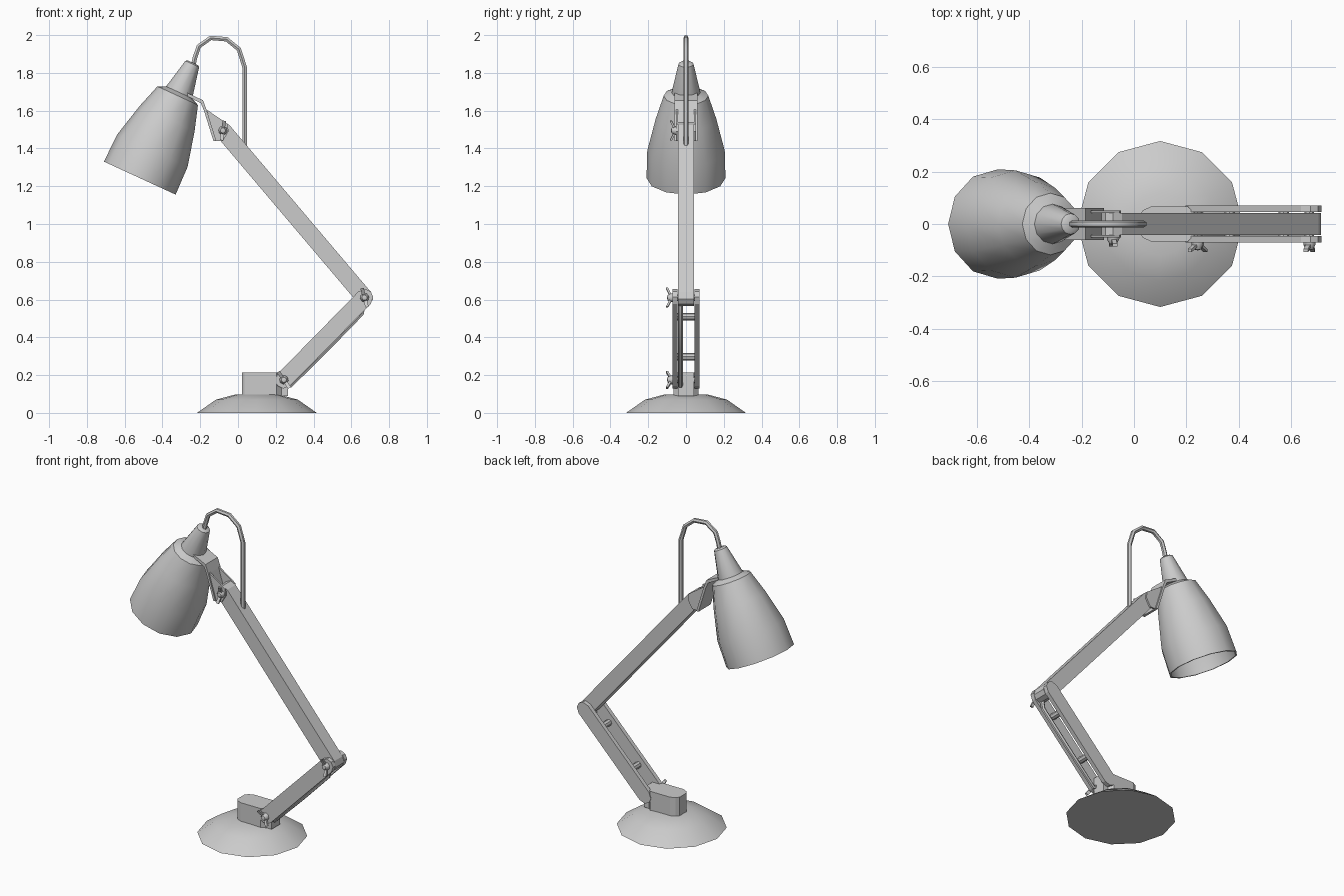
import bpy, bmesh, math
from mathutils import Vector, Matrix

if "Cube" in bpy.data.objects:
    bpy.data.objects.remove(bpy.data.objects["Cube"])


def finish(name, bm, smooth=None, matrix=None):
    bmesh.ops.recalc_face_normals(bm, faces=bm.faces)
    me = bpy.data.meshes.new(name)
    if matrix:
        bm.transform(matrix)
    bm.to_mesh(me)
    bm.free()
    ob = bpy.data.objects.new(name, me)
    bpy.context.collection.objects.link(ob)
    if smooth:
        bpy.ops.object.select_all(action='DESELECT')
        ob.select_set(True)
        bpy.context.view_layer.objects.active = ob
        bpy.ops.object.shade_smooth_by_angle(angle=math.radians(smooth))
    return ob


def prism(name, pts, a, b, axis='y'):
    """Extrude an outline: xz outline along y, or xy outline along z."""
    bm = bmesh.new()
    put = (lambda p: (p[0], a, p[1])) if axis == 'y' else (lambda p: (p[0], p[1], a))
    f = bm.faces.new([bm.verts.new(put(p)) for p in pts])
    ext = bmesh.ops.extrude_face_region(bm, geom=[f])['geom']
    move = Vector((0, b - a, 0) if axis == 'y' else (0, 0, b - a))
    bmesh.ops.translate(bm, vec=move, verts=[v for v in ext if isinstance(v, bmesh.types.BMVert)])
    return finish(name, bm)


def lathe(name, profile, n, matrix, smooth=40):
    bm = bmesh.new()
    vs = [bm.verts.new((r, 0, z)) for r, z in profile]
    es = [bm.edges.new(e) for e in zip(vs, vs[1:])]
    bmesh.ops.spin(bm, geom=vs + es, axis=(0, 0, 1), cent=(0, 0, 0),
                   angle=math.tau, steps=n, use_duplicate=False)
    bmesh.ops.remove_doubles(bm, verts=bm.verts, dist=1e-4)
    return finish(name, bm, smooth, matrix)


def bar_outline(p, q, w):
    """Long bar from p to q with chamfered round ends."""
    p, q = Vector(p), Vector(q)
    d = (q - p).normalized()
    n = Vector((-d.y, d.x))
    out = []
    for c, s in ((q, 1), (p, -1)):
        for deg in (-90, -40, 0, 40, 90):
            t = math.radians(deg)
            out.append(c + s * w * (math.cos(t) * d + math.sin(t) * n))
    return out


def tube(name, pts, r):
    cu = bpy.data.curves.new(name, 'CURVE')
    cu.dimensions = '3D'
    cu.bevel_depth, cu.bevel_resolution, cu.use_fill_caps = r, 1, True
    sp = cu.splines.new('POLY')
    sp.points.add(len(pts) - 1)
    for pt, co in zip(sp.points, pts):
        pt.co = (*co, 1)
    ob = bpy.data.objects.new(name, cu)
    bpy.context.collection.objects.link(ob)
    bpy.ops.object.select_all(action='DESELECT')
    ob.select_set(True)
    bpy.context.view_layer.objects.active = ob
    bpy.ops.object.convert(target='MESH')
    bpy.ops.object.shade_smooth_by_angle(angle=math.radians(50))


def along_y(x, y, z):
    """Local +z points to -y (front)."""
    return Matrix.Translation((x, y, z)) @ Matrix.Rotation(math.pi / 2, 4, 'X')


def wing_nut(name, x, y, z, tilt):
    m = along_y(x, y, z) @ Matrix.Rotation(math.radians(tilt), 4, 'Z')
    lathe(name + "_hub", [(0, -.01), (.024, -.01), (.024, .008), (.014, .026), (0, .03)], 8, m)
    for s in (1, -1):
        bm = bmesh.new()
        bmesh.ops.create_cube(bm, size=1)
        bmesh.ops.scale(bm, vec=(.018, .04, .012), verts=bm.verts)
        for v in bm.verts:  # wings lean outward
            v.co.z += .016 + (.014 if v.co.y > 0 else -.006)
            v.co.y += .032
        finish(name + "_wing", bm, None, m @ Matrix.Rotation(math.pi * (s < 0), 4, 'Z'))


LOW, ELBOW, HEAD = (.243, .175), (.67, .61), (-.08, 1.495)

# domed foot
lathe("base", [(0, 0), (.317, 0), (.217, .07), (.12, .096), (0, .1)], 12,
      Matrix.Translation((.1, 0, 0)))

# mounting block with rounded back end and a narrower tongue between the plates
half = [(.02, .035), (.035, .053), (.065, .067), (.205, .067), (.23, .043), (.265, .043)]
prism("mount_block", half + [(x, -y) for x, y in reversed(half)], .09, .215, 'z')

# lower arm: two side plates, spacers, power wire
for side, a, b in (("front", -.071, -.045), ("back", .045, .071)):
    prism("lower_arm_plate_" + side, bar_outline(LOW, ELBOW, .046), a, b)
for i, (x, z) in enumerate(((.365, .298), (.572, .51))):
    lathe(f"arm_spacer_{i}", [(0, -.05), (.02, -.05), (.02, .05), (0, .05)], 8, along_y(x, 0, z))
tube("arm_wire", [(.23, -.03, .17), (.28, -.03, .145), (.47, -.03, .335),
                  (.655, -.03, .525), (.665, -.03, .58)], .013)

# upper arm beam
prism("upper_arm", bar_outline(ELBOW, HEAD, .045), -.042, .042)

# pivot bolts and wing nuts
for nm, (x, z), y, tilt in (("base", LOW, .071, 35), ("elbow", ELBOW, .071, 15),
                            ("head", HEAD, .05, -8)):
    lathe(nm + "_bolt", [(0, -y), (.018, -y), (.018, y), (0, y)], 8, along_y(x, 0, z))
    wing_nut(nm + "_nut", x, -y, z, tilt)

# shade bracket: bent strip with two cheeks
prism("bracket_strip", [(-.27, 1.695), (-.185, 1.655), (-.165, 1.6), (-.115, 1.44),
                        (-.13, 1.44), (-.18, 1.6), (-.197, 1.64), (-.265, 1.675)], -.061, .061)
for side, a, b in (("front", -.052, -.042), ("back", .042, .052)):
    prism("bracket_cheek_" + side, [(-.165, 1.605), (-.055, 1.53), (-.05, 1.49),
                                    (-.08, 1.44), (-.12, 1.44)], a, b)

# lamp shade: open thin bell with neck, tilted toward the left
tilt = Matrix.Translation((-.52, 0, 1.243)) @ Matrix.Rotation(math.radians(24.7), 4, 'Y')
lathe("lamp_shade", [(0, .465), (.108, .465), (.15, .345), (.194, .16), (.199, 0), (.209, 0),
                     (.205, .16), (.16, .347), (.118, .48), (.075, .5)], 12, tilt)
lathe("shade_neck", [(0, .48), (.076, .48), (.076, .5), (.04, .665), (.03, .672), (0, .672)], 12, tilt)

# looping cable from neck to upper arm
tube("head_cable", [(-.237, 0, 1.84), (-.228, 0, 1.88), (-.208, 0, 1.94), (-.145, 0, 1.985),
                    (-.06, 0, 1.978), (.005, 0, 1.925), (.035, 0, 1.83), (.035, 0, 1.4)], .014)
